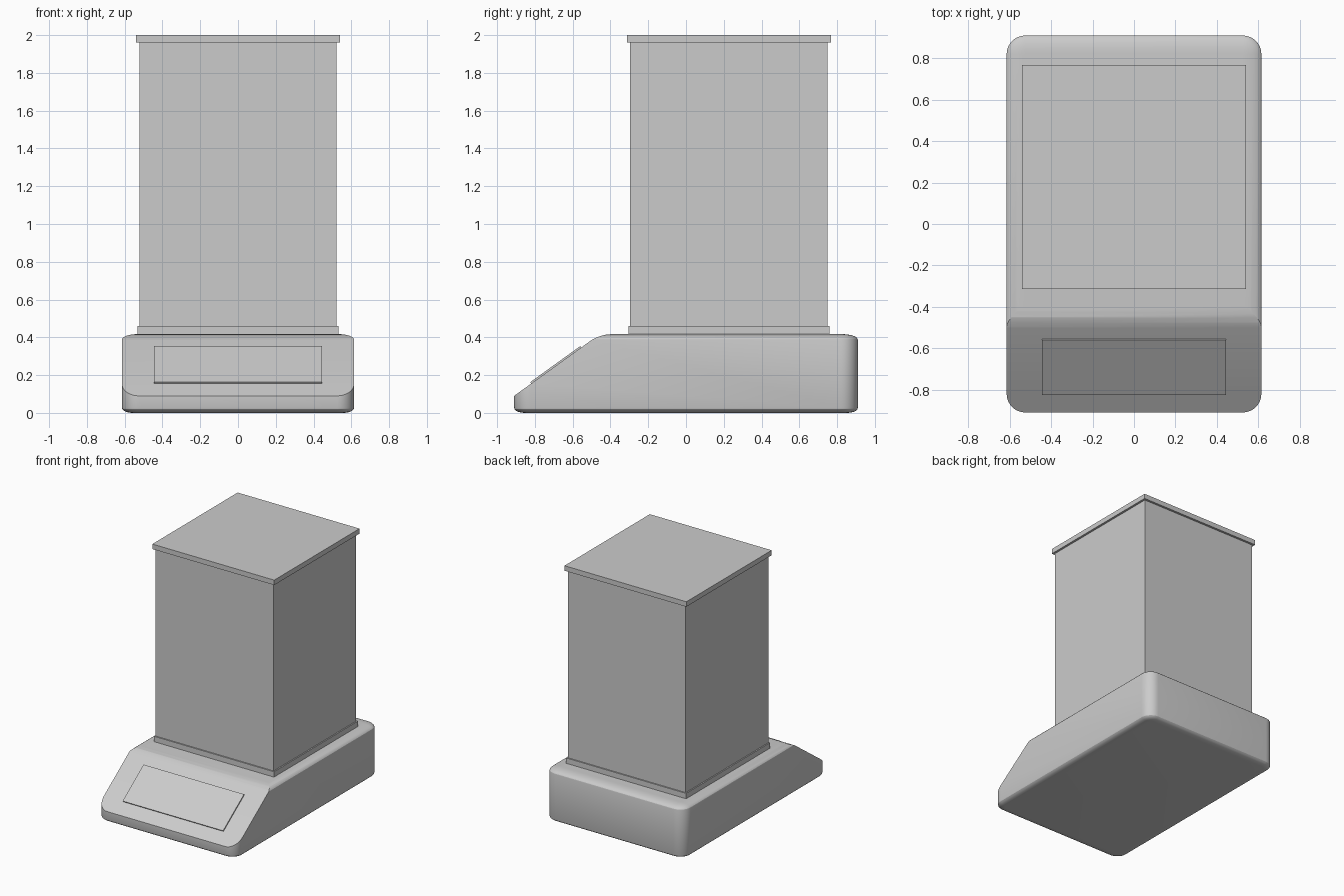
import bpy, bmesh, math
from mathutils import Vector, Matrix

if "Cube" in bpy.data.objects:
    bpy.data.objects.remove(bpy.data.objects["Cube"])


def finish(name, bm, smooth=False):
    bmesh.ops.recalc_face_normals(bm, faces=bm.faces)
    me = bpy.data.meshes.new(name)
    bm.to_mesh(me)
    bm.free()
    ob = bpy.data.objects.new(name, me)
    bpy.context.collection.objects.link(ob)
    if smooth:
        bpy.ops.object.select_all(action='DESELECT')
        ob.select_set(True)
        bpy.context.view_layer.objects.active = ob
        bpy.ops.object.shade_smooth_by_angle(angle=math.radians(25))
    return ob


def box(name, center, size, tilt=0.0):
    bm = bmesh.new()
    m = (Matrix.Translation(center) @ Matrix.Rotation(tilt, 4, 'X')
         @ Matrix.Diagonal((*size, 1)))
    bmesh.ops.create_cube(bm, size=1, matrix=m)
    return finish(name, bm)


HX, HY, TOP, R = 0.615, 0.91, 0.417, 0.09


def ring(bm, inset, z, n=8):
    r = max(R - inset, 0.012)
    verts = []
    for k, (sx, sy) in enumerate([(1, 1), (-1, 1), (-1, -1), (1, -1)]):
        cx, cy = sx * (HX - inset - r), sy * (HY - inset - r)
        for i in range(n + 1):
            a = (k + i / n) * math.pi / 2
            verts.append(bm.verts.new((cx + r * math.cos(a), cy + r * math.sin(a), z)))
    return verts


# Base: lofted rounded slab with soft top and bottom rims
bm = bmesh.new()
profile = []
for i in range(6):
    a = i / 5 * math.pi / 2
    profile.append((0.055 * (1 - math.sin(a)), 0.028 * (1 - math.cos(a))))
for i in range(9):
    a = i / 8 * math.pi / 2
    profile.append((0.085 * (1 - math.cos(a)), TOP - 0.03 * (1 - math.sin(a))))
rings = [ring(bm, d, z) for d, z in profile]
for lo, hi in zip(rings, rings[1:]):
    for i in range(len(lo)):
        j = (i + 1) % len(lo)
        bm.faces.new((lo[i], lo[j], hi[j], hi[i]))
bm.faces.new(rings[0][::-1])
bm.faces.new(rings[-1])

# Sloped front and its rounded crest, cut by tangent planes of a curve
slope = 0.31 / 0.43
crest = Vector((0, -HY + (TOP - 0.09) / slope, TOP))
start = crest - Vector((0, 0.055, 0.055 * slope))
end = crest + Vector((0, 0.075, 0))
for t in (0, 0.2, 0.4, 0.6, 0.8):
    co = start * (1 - t) ** 2 + crest * 2 * t * (1 - t) + end * t * t
    d = (crest - start) * (1 - t) + (end - crest) * t
    res = bmesh.ops.bisect_plane(bm, geom=bm.verts[:] + bm.edges[:] + bm.faces[:],
                                 dist=1e-6, plane_co=co, plane_no=(0, -d.z, d.y),
                                 clear_outer=True)
    edges = [e for e in bm.edges if e.is_boundary]
    if edges:
        bmesh.ops.holes_fill(bm, edges=edges, sides=0)
finish("base", bm, True)

# Display panel lying on the slope
tilt = math.atan(slope)
mid_y = -0.687
mid = Vector((0, mid_y, 0.09 + (mid_y + HY) * slope))
box("display_panel", mid + Vector((0, -math.sin(tilt), math.cos(tilt))) * 0.001,
    (0.89, 0.265 / math.cos(tilt), 0.016), tilt)

# Draft shield chamber: bottom frame, walls and lid
CY = 0.227
box("bottom_frame", (0, CY, 0.43), (1.065, 1.065, 0.06))
box("chamber_walls", (0, CY, 1.19), (1.045, 1.045, 1.56))
box("lid", (0, CY, 1.98), (1.08, 1.08, 0.04))
